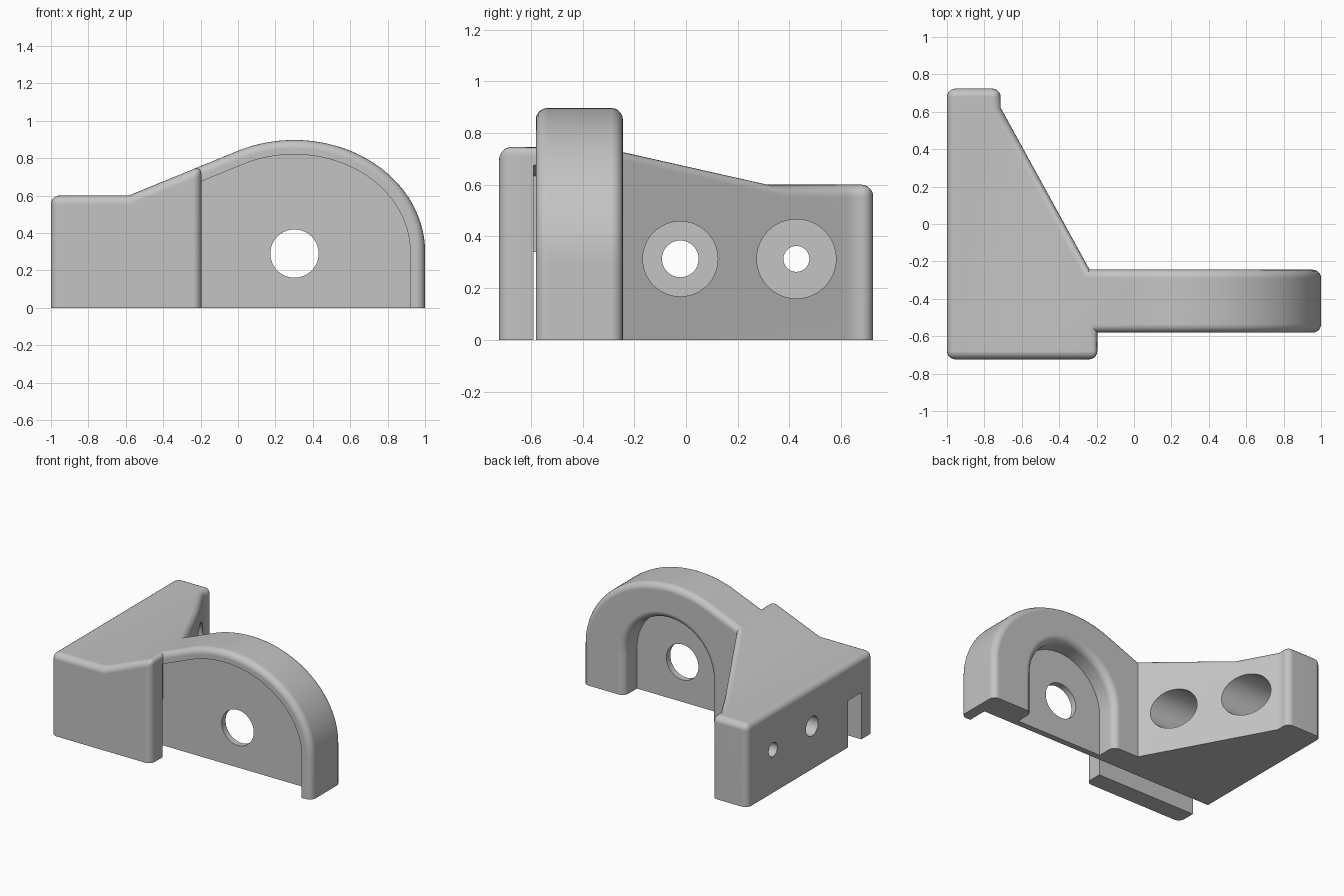
import bpy, bmesh, math
from mathutils import Vector

if "Cube" in bpy.data.objects:
    bpy.data.objects.remove(bpy.data.objects["Cube"])

AXES = {"x": Vector((1, 0, 0)), "y": Vector((0, 1, 0))}
SLOPE = 0.41               # rise of the ramp up to the arch
CX, CZ = 0.3, 0.3          # arch centre
FILLET = 0.045
WEB_FRONT, WEB_BACK = -0.435, -0.39


def make_object(name, bm):
    bmesh.ops.recalc_face_normals(bm, faces=bm.faces)
    mesh = bpy.data.meshes.new(name)
    bm.to_mesh(mesh)
    bm.free()
    ob = bpy.data.objects.new(name, mesh)
    bpy.context.collection.objects.link(ob)
    return ob


def loft(name, rings):
    """Closed solid through matching rings of points."""
    bm = bmesh.new()
    rows = [[bm.verts.new(p) for p in ring] for ring in rings]
    n = len(rows[0])
    for a, b in zip(rows, rows[1:]):
        for i in range(n):
            j = (i + 1) % n
            bm.faces.new((a[i], a[j], b[j], b[i]))
    bm.faces.new(rows[0])
    bm.faces.new(rows[-1])
    return make_object(name, bm)


def xz_ring(points, y):
    return [(x, y, z) for x, z in points]


def prism(name, points, y0, y1):
    return loft(name, [xz_ring(points, y0), xz_ring(points, y1)])


def cylinder(name, axis, start, length, radius):
    bm = bmesh.new()
    rot = Vector((0, 0, 1)).rotation_difference(AXES[axis]).to_matrix()
    bmesh.ops.create_cone(bm, cap_ends=True, segments=64, radius1=radius,
                          radius2=radius, depth=length)
    bmesh.ops.rotate(bm, verts=bm.verts, matrix=rot)
    bmesh.ops.translate(bm, verts=bm.verts,
                        vec=Vector(start) + AXES[axis] * length / 2)
    return make_object(name, bm)


def boolean(target, tool, operation="DIFFERENCE"):
    mod = target.modifiers.new(operation, "BOOLEAN")
    mod.operation = operation
    mod.solver = "EXACT"
    mod.object = tool
    bpy.context.view_layer.objects.active = target
    bpy.ops.object.modifier_apply(modifier=mod.name)
    bpy.data.objects.remove(tool)


def ramp_arch(a, b, steps=48):
    """Elliptic arch from its right foot to where the ramp is tangent."""
    end = math.pi / 2 + math.atan(SLOPE * a / b)
    return [(CX + a * math.cos(end * i / steps), CZ + b * math.sin(end * i / steps))
            for i in range(steps + 1)]


# Body: plan outline intersected with the side profile
plan = [(-1.2, -0.724), (-0.196, -0.724), (-0.196, -0.581), (1.2, -0.581),
        (1.2, -0.244), (-0.238, -0.244), (-0.713, 0.622), (-0.713, 0.724), (-1.2, 0.724)]
body = loft("bracket_body", [[(x, y, z) for x, y in plan] for z in (-0.2, 1.2)])
arch = ramp_arch(0.7, 0.597)
ramp_foot = arch[-1][0] - (arch[-1][1] - 0.6) / SLOPE
profile = [(-1, 0), (1, 0)] + arch + [(ramp_foot, 0.6), (-1, 0.6)]
boolean(body, prism("profile", profile, -1, 1), "INTERSECT")

# Rounded outer edges, leaving the base sharp
bm = bmesh.new()
bm.from_mesh(body.data)
bmesh.ops.remove_doubles(bm, verts=bm.verts, dist=0.0001)
edges = [e for e in bm.edges if e.is_manifold and e.is_convex
         and e.calc_face_angle() > math.radians(30)
         and max(v.co.z for v in e.verts) > 0.001]
bmesh.ops.bevel(bm, geom=edges, offset=FILLET, offset_type="OFFSET", segments=5,
                profile=0.5, affect="EDGES", clamp_overlap=False)
bm.to_mesh(body.data)
bm.free()

# Front recess following the arch, running in behind the block
inner = ramp_arch(0.62, 0.52)
left = -0.3
recess = [(left, -0.1), (0.92, -0.1)] + inner
recess.append((left, inner[-1][1] - SLOPE * (inner[-1][0] - left)))
boolean(body, prism("front_recess", recess, -0.589, WEB_FRONT))

# Slot through the block
slot = [(-1.1, -0.1), (-0.19, -0.1), (-0.19, 0.34), (-1.1, 0.34)]
boolean(body, prism("slot", slot, -0.589, WEB_FRONT))


# Rear arched pocket with a rounded mouth
def pocket_ring(r, y, cx=0.318, steps=40):
    pts = [(cx - r, -0.1), (cx + r, -0.1)]
    pts += [(cx + r * math.cos(math.pi * i / steps), 0.3 + r * math.sin(math.pi * i / steps))
            for i in range(steps + 1)]
    return xz_ring(pts, y)


rings = [pocket_ring(0.35, WEB_BACK)]
for i in range(6):
    a = math.pi / 2 * i / 5
    rings.append(pocket_ring(0.35 + 0.05 * (1 - math.cos(a)), -0.294 + 0.05 * math.sin(a)))
rings.append(pocket_ring(0.4, -0.2))
boolean(body, loft("rear_pocket", rings))

# Pivot hole and counterbored screw holes
boolean(body, cylinder("pivot_hole", "y", (0.302, -0.6, 0.29), 0.5, 0.129))
for y, bore, hole in ((-0.022, 0.145, 0.071), (0.427, 0.153, 0.05)):
    boolean(body, cylinder("bore", "x", (-0.9, y, 0.313), 0.9, bore))
    boolean(body, cylinder("screw_hole", "x", (-1.1, y, 0.313), 0.5, hole))

# Material and shading
grey = bpy.data.materials.new("plain_grey")
grey.use_nodes = True
colour = (0.55, 0.55, 0.55, 1)
grey.diffuse_color = colour
grey.node_tree.nodes["Principled BSDF"].inputs["Base Color"].default_value = colour
body.data.materials.clear()
body.data.materials.append(grey)
for p in body.data.polygons:
    p.material_index = 0
bpy.ops.object.select_all(action="DESELECT")
body.select_set(True)
bpy.context.view_layer.objects.active = body
bpy.ops.object.shade_smooth_by_angle(angle=math.radians(30))
flat = body.modifiers.new("flat_faces", "WEIGHTED_NORMAL")
flat.keep_sharp = True
